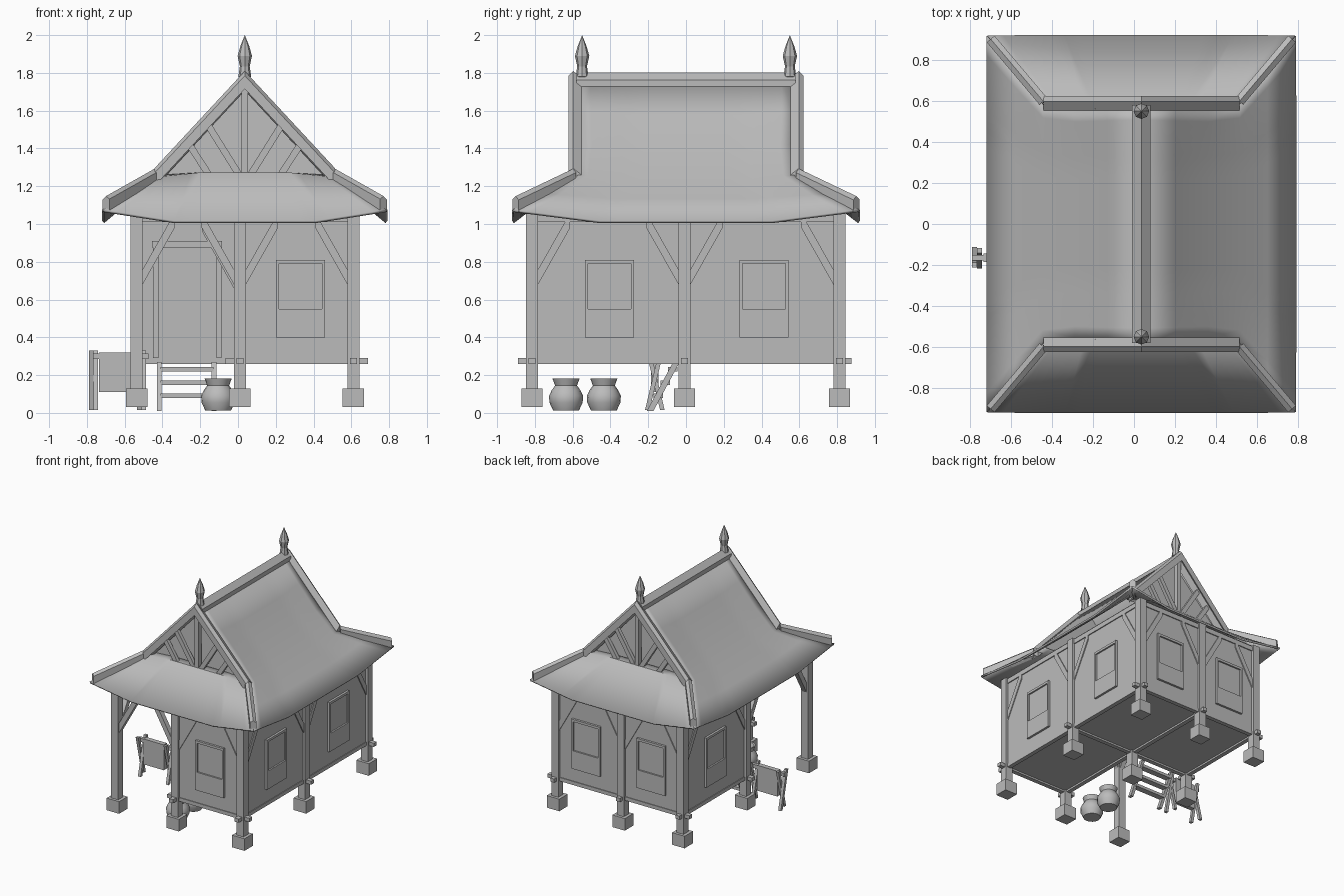
import bpy, bmesh, math
from mathutils import Vector

if "Cube" in bpy.data.objects:
    bpy.data.objects.remove(bpy.data.objects["Cube"])

GREY = (0.5, 0.5, 0.5, 1)
mat = bpy.data.materials.new("plain_grey")
mat.use_nodes = True
mat.diffuse_color = GREY
mat.node_tree.nodes["Principled BSDF"].inputs["Base Color"].default_value = GREY

CX = 0.036                       # roof axis
XS = (-0.537, 0.01, 0.611)       # post lines
YS = (-0.815, -0.008, 0.812)
POST = 0.064


def finish(name, bm, smooth=None):
    bmesh.ops.recalc_face_normals(bm, faces=bm.faces)
    me = bpy.data.meshes.new(name)
    bm.to_mesh(me)
    bm.free()
    me.materials.append(mat)
    ob = bpy.data.objects.new(name, me)
    bpy.context.collection.objects.link(ob)
    if smooth:
        bpy.ops.object.select_all(action="DESELECT")
        ob.select_set(True)
        bpy.context.view_layer.objects.active = ob
        bpy.ops.object.shade_smooth_by_angle(angle=math.radians(smooth))
    return ob


def beam(name, a, b, u, v):
    """Prism along a-b whose cross-section has edge vectors u and v."""
    bm = bmesh.new()
    u, v = Vector(u) / 2, Vector(v) / 2
    ends = [[bm.verts.new(Vector(p) + i * u + j * v)
             for i, j in ((-1, -1), (1, -1), (1, 1), (-1, 1))] for p in (a, b)]
    bm.faces.new(ends[0])
    bm.faces.new(ends[1])
    for k in range(4):
        n = (k + 1) % 4
        bm.faces.new((ends[0][k], ends[0][n], ends[1][n], ends[1][k]))
    return finish(name, bm)


def box(name, x0, x1, y0, y1, z0, z1):
    x, y = (x0 + x1) / 2, (y0 + y1) / 2
    return beam(name, (x, y, z0), (x, y, z1), (x1 - x0, 0, 0), (0, y1 - y0, 0))


def capped_board(name, a, b, height, *sides):
    """Board peaked along a-b; each side vector falls away from the peak."""
    for side in sides:
        v = Vector(side)
        beam(name, Vector(a) + v / 2, Vector(b) + v / 2, (0, 0, height), v)


def lathe(name, profile, centre, steps, smooth=None):
    bm = bmesh.new()
    vs = [bm.verts.new(Vector(centre) + Vector((r, 0, z))) for r, z in profile]
    es = [bm.edges.new(p) for p in zip(vs, vs[1:])]
    bmesh.ops.spin(bm, geom=vs + es, cent=centre, axis=(0, 0, 1),
                   angle=math.tau, steps=steps)
    bmesh.ops.remove_doubles(bm, verts=bm.verts, dist=0.0005)
    return finish(name, bm, smooth)


# posts on footings
for x in XS:
    for y in YS:
        box("footing", x - .057, x + .057, y - .055, y + .055, .03, .13)
        top = 1.15 if y == YS[1] and x == XS[1] else 1.06
        box("post", x - POST / 2, x + POST / 2, y - POST / 2, y + POST / 2, .13, top)

# floors and walls leave the front left corner open as a porch
for i, j in ((0, 1), (1, 0), (1, 1)):
    box("floor", XS[i], XS[i + 1], YS[j], YS[j + 1], .275, .287)
T = .012
for j, i0, i1, top in ((0, 1, 2, 1.06), (1, 0, 1, 1.11), (2, 0, 2, 1.06)):
    box("wall", XS[i0], XS[i1], YS[j] - T, YS[j] + T, .27, top)
for i, j0, j1, top in ((0, 1, 2, 1.06), (1, 0, 1, 1.06), (2, 0, 2, 1.06)):
    box("wall", XS[i] - T, XS[i] + T, YS[j0], YS[j1], .27, top)

# sill beams with projecting ends, and top plates
for j, y in enumerate(YS):
    x0 = XS[1] if j == 0 else XS[0]
    box("sill_beam", x0 - .075, XS[2] + .077, y - .018, y + .018, .26, .29)
    box("top_plate", XS[0], XS[2], y - .02, y + .02, 1.01, 1.05)
for i, x in enumerate(XS):
    y0 = YS[1] if i == 0 else YS[0]
    box("sill_beam", x - .018, x + .018, y0 - .075, YS[2] + .065, .26, .29)
    box("top_plate", x - .02, x + .02, YS[0], YS[2], 1.01, 1.05)

# slanted braces on the outer faces
R = POST / 2
for k in (0, 1, 2):
    for d in (-1, 1):
        if not 0 <= k + d <= 2:
            continue
        for y in (YS[0], YS[2]):
            x = XS[k] + d * R
            beam("brace", (x, y, .72), (x + d * .17, y, 1.02), (0, 0, .08), (0, .04, 0))
        for x in (XS[0], XS[2]):
            y = YS[k] + d * R
            beam("brace", (x, y, .72), (x, y + d * .17, 1.02), (0, 0, .08), (.04, 0, 0))
beam("brace", (XS[1] - R, YS[1] - .03, .70), (XS[1] - .2, YS[1] - .03, 1.0),
     (0, 0, .08), (0, .03, 0))


# windows: raised surround with a recessed pane in the upper part
def window(c, face, axis):
    """c is the centre along the wall, face the wall plane, axis its outward normal."""
    def plate(name, offset, w, z0, z1, depth):
        n = Vector(axis)
        side = Vector((abs(n.y), abs(n.x), 0))
        p = side * (c + offset) + Vector((abs(n.x), abs(n.y), 0)) * face + n * (T + depth / 2)
        beam(name, p + Vector((0, 0, z0)), p + Vector((0, 0, z1)), side * w, n * depth)
    plate("window_pane", 0, .23, .55, .79, .005)
    plate("window_apron", 0, .26, .40, .55, .018)
    plate("window_head", 0, .26, .79, .81, .018)
    for s in (-1, 1):
        plate("window_jamb", s * .122, .016, .55, .79, .018)


window(.33, YS[0], (0, -1, 0))
for x in (-.265, .33):
    window(x, YS[2], (0, 1, 0))
for y in (-.405, .412):
    window(y, XS[2], (1, 0, 0))
window(.412, XS[0], (-1, 0, 0))
window(-.405, XS[1], (-1, 0, 0))

# door
D = YS[1] - T
box("door", -.42, -.115, D - .008, D, .29, .875)
for x in (-.45, -.115):
    box("door_jamb", x, x + .028, D - .025, D, .29, .88)
box("door_lintel", -.455, -.085, D - .03, D, .875, .91)


# roof surfaces: rows of (distance out, half length, edge height, middle height)
def roof_sheet(name, rows, place, cols=20):
    bm = bmesh.new()
    grid = []
    for out, half, z_edge, z_mid in rows:
        row = []
        for k in range(cols + 1):
            s = 2 * k / cols - 1
            t = max(0, (abs(s) - .5) / .5)
            row.append(bm.verts.new(place(out, s * half, z_mid + (z_edge - z_mid) * t)))
        grid.append(row)
    for r0, r1 in zip(grid, grid[1:]):
        for k in range(cols):
            bm.faces.new((r0[k], r0[k + 1], r1[k + 1], r1[k]))
    ob = finish(name, bm, 35)
    mod = ob.modifiers.new("thickness", "SOLIDIFY")
    mod.thickness = .016
    mod.offset = 0


SLOPE = [(0, .565, 1.765, 1.765), (.16, .56, 1.59, 1.57), (.32, .555, 1.415, 1.395),
         (.475, .575, 1.25, 1.245), (.61, .74, 1.155, 1.128), (.75, .916, 1.07, 1.011)]
SKIRT = [(.50, .46, 1.255, 1.265), (.59, .475, 1.24, 1.265), (.916, .75, 1.07, 1.011)]
for s in (-1, 1):
    roof_sheet("roof_slope", SLOPE, lambda o, a, z: (CX + s * o, a, z))
    roof_sheet("roof_skirt", SKIRT, lambda o, a, z: (CX + a, s * o, z))

    # recessed gable wall
    bm = bmesh.new()
    bm.faces.new([bm.verts.new((CX + x, s * y, z))
                  for x, y, z in ((-.45, .53, 1.25), (.45, .53, 1.25), (0, .51, 1.75))])
    finish("gable_wall", bm)

    # gable truss
    y = s * .575
    box("king_post", CX - .018, CX + .018, y - .018, y + .018, 1.25, 1.75)
    for m in (-1, 1):
        for x0, x1, z1 in ((.03, .205, 1.54), (.19, .30, 1.43)):
            beam("gable_strut", (CX + m * x0, y, 1.26), (CX + m * x1, y, z1),
                 (.042, 0, 0), (0, .03, 0))
        # peaked bargeboards and flared hip boards
        knee = Vector((CX + m * .478, s * .598, 1.26))
        capped_board("bargeboard", (CX, s * .598, 1.775), knee, .07,
                     (0, s * .025, -.025), (0, -s * .045, -.035))
        capped_board("hip_board", knee, (CX + m * .735, s * .902, 1.115), .065,
                     (m * .019, -s * .016, -.02), (-m * .019, s * .016, -.015))

    # finial
    lathe("finial", [(0, 1.76), (.034, 1.78), (.026, 1.835), (.038, 1.89), (.024, 1.94), (0, 2.0)],
          (CX, s * .55, 0), 8)

# ridge cap
capped_board("ridge_cap", (CX, -.58, 1.785), (CX, .58, 1.785), .035,
             (.045, 0, -.04), (-.045, 0, -.04))

# ladder
for x in (-.417, -.127):
    beam("ladder_rail", (x, -.19, .01), (x, -.05, .27), (.026, 0, 0), (0, .035, 0))
for k in range(3):
    z = .09 + k * .07
    y = -.19 + (z - .01) * .54
    box("ladder_step", -.41, -.13, y - .025, y + .025, z - .012, z + .012)

# drying rack with crossed legs and a hanging sheet
for x in (-.765, -.51):
    for s in (-1, 1):
        beam("rack_leg", (x + s * .012, -.165 - s * .04, .015),
             (x + s * .012, -.165 + s * .035, .33), (.024, 0, 0), (0, .024, 0))
box("rack_bar", -.79, -.475, -.178, -.152, .285, .315)
box("rack_sheet", -.735, -.55, -.185, -.145, .11, .32)

# jars
for y in (-.635, -.435):
    lathe("jar", [(0, .012), (.068, .012), (.088, .055), (.09, .09), (.076, .12),
                  (.058, .145), (.072, .182), (.06, .18), (.045, .145), (0, .14)],
          (-.105, y, 0), 16, 50)
